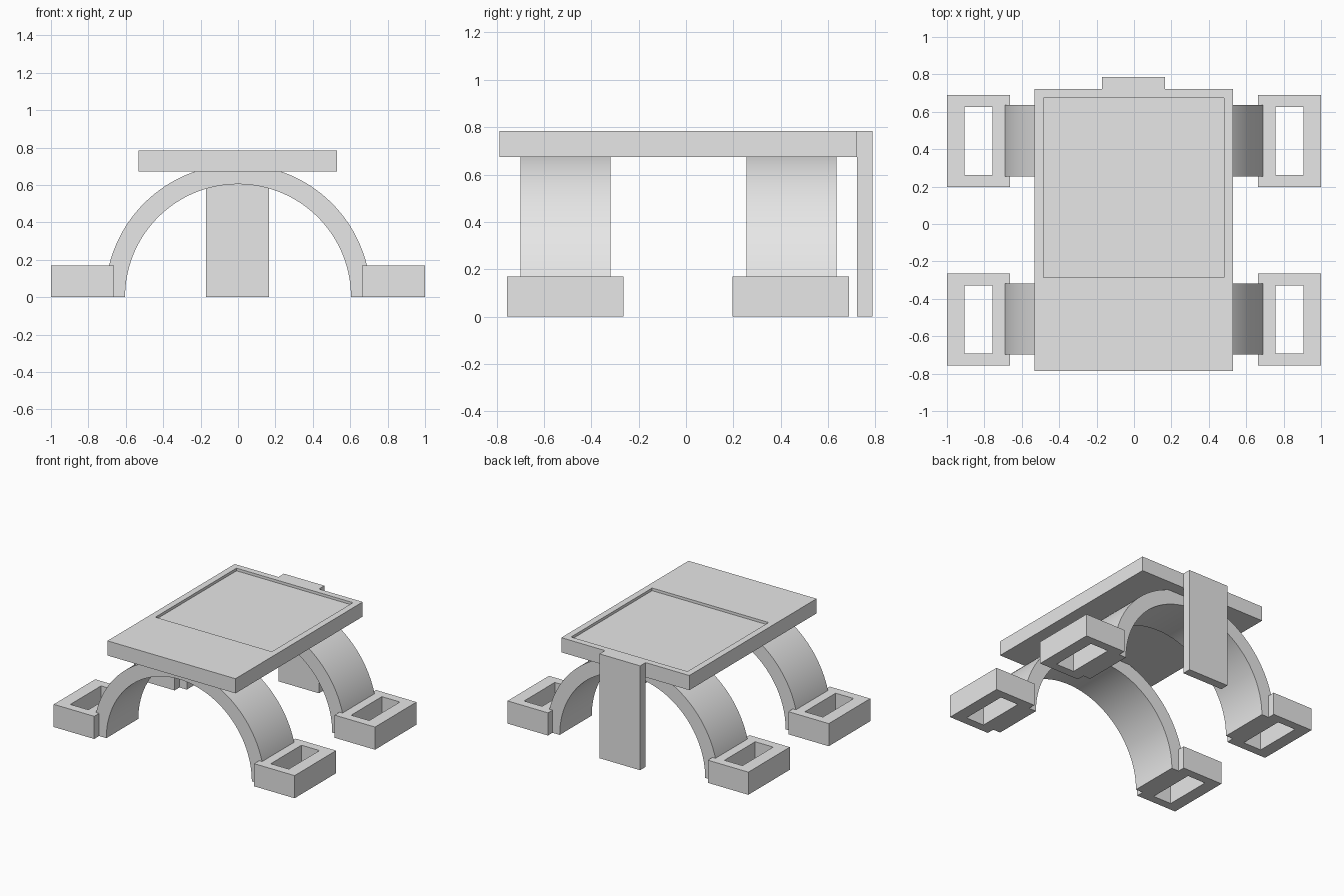
import bpy
import bmesh
import math

cube = bpy.data.objects.get("Cube")
if cube:
    bpy.data.objects.remove(cube, do_unlink=True)

grey = bpy.data.materials.new("plain grey")
grey.use_nodes = True
GREY = (0.8, 0.8, 0.8, 1)
grey.diffuse_color = GREY
grey.node_tree.nodes["Principled BSDF"].inputs["Base Color"].default_value = GREY


def finish(name, bm):
    bmesh.ops.recalc_face_normals(bm, faces=bm.faces)
    mesh = bpy.data.meshes.new(name)
    bm.to_mesh(mesh)
    bm.free()
    mesh.materials.append(grey)
    obj = bpy.data.objects.new(name, mesh)
    bpy.context.collection.objects.link(obj)
    return obj


def rect(x0, x1, y0, y1):
    return [(x0, y0), (x1, y0), (x1, y1), (x0, y1)]


def box(name, x, y, z):
    bm = bmesh.new()
    bmesh.ops.create_cube(bm, size=1)
    for v in bm.verts:
        v.co = [lo + (c + 0.5) * (hi - lo) for c, (lo, hi) in zip(v.co, (x, y, z))]
    return finish(name, bm)


def ring(bm, corners, z):
    return [bm.verts.new((x, y, z)) for x, y in corners]


def bridge(bm, a, b):
    for i in range(len(a)):
        j = (i + 1) % len(a)
        bm.faces.new((a[i], a[j], b[j], b[i]))


# Table slab with a shallow recessed panel in its top
def make_slab():
    bm = bmesh.new()
    outline = rect(-0.533, 0.53, -0.787, 0.722)
    panel = rect(-0.485, 0.482, -0.287, 0.675)
    base = ring(bm, outline, 0.673)
    rim = ring(bm, outline, 0.783)
    lip = ring(bm, panel, 0.783)
    floor = ring(bm, panel, 0.763)
    bm.faces.new(base)
    for a, b in ((base, rim), (rim, lip), (lip, floor)):
        bridge(bm, a, b)
    bm.faces.new(floor)
    finish("slab", bm)


# Half-round leg arch extruded along y
def make_arch(name, y0, y1, inner=0.604, outer=0.71, steps=64):
    bm = bmesh.new()
    sections = []
    for i in range(steps + 1):
        a = math.pi * i / steps
        c, s = math.cos(a), math.sin(a)
        sections.append([bm.verts.new((r * c, y, r * s))
                         for r, y in ((inner, y0), (outer, y0), (outer, y1), (inner, y1))])
    for a, b in zip(sections, sections[1:]):
        bridge(bm, a, b)
    bm.faces.new(sections[0])
    bm.faces.new(sections[-1])
    obj = finish(name, bm)
    bpy.ops.object.select_all(action="DESELECT")
    obj.select_set(True)
    bpy.context.view_layer.objects.active = obj
    bpy.ops.object.shade_smooth_by_angle(angle=math.radians(30))


# Foot block with a rectangular hole right through it
def make_foot(name, side, y0, y1):
    bm = bmesh.new()
    outside = rect(side * 0.664, side, y0, y1)
    hole = rect(side * 0.757, side * 0.907, y0 + 0.064, y1 - 0.064)
    loops = [ring(bm, shape, z) for shape, z in
             ((outside, 0), (outside, 0.17), (hole, 0.17), (hole, 0))]
    for i in range(4):
        bridge(bm, loops[i], loops[(i + 1) % 4])
    finish(name, bm)


make_slab()
box("back_panel", (-0.17, 0.167), (0.722, 0.787), (0, 0.783))
for end, y in (("front", -0.757), ("back", 0.197)):
    make_arch(end + "_arch", y + 0.058, y + 0.438)
    for side, label in ((1, "left"), (-1, "right")):
        make_foot(f"{end}_{label}_foot", side, y, y + 0.492)
